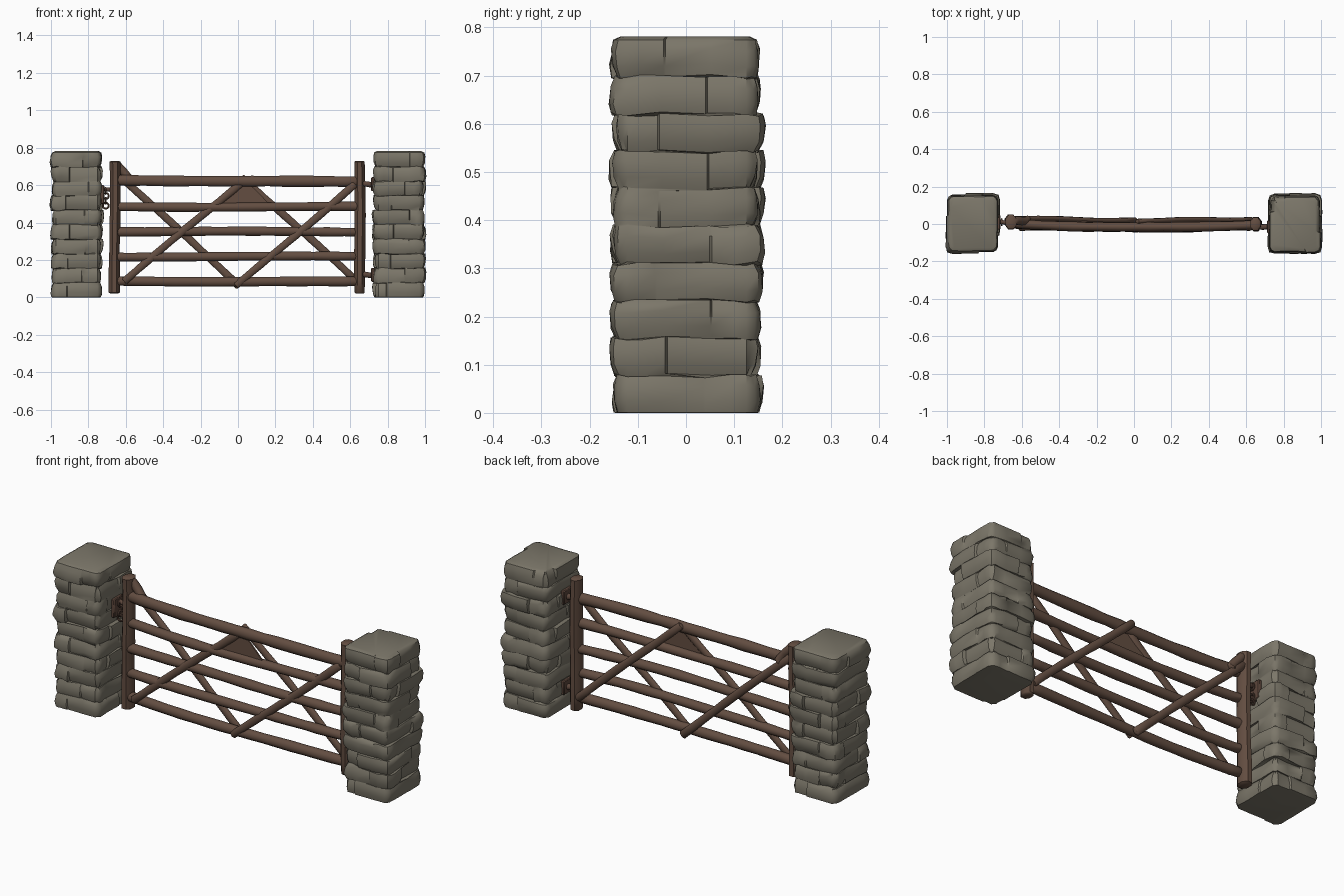
import bpy, bmesh, math, random
from mathutils import Vector

if "Cube" in bpy.data.objects:
    bpy.data.objects.remove(bpy.data.objects["Cube"])
rng = random.Random(7)


def material(name, rgb):
    m = bpy.data.materials.new(name)
    m.use_nodes = True
    m.diffuse_color = (*rgb, 1)
    m.node_tree.nodes["Principled BSDF"].inputs["Base Color"].default_value = (*rgb, 1)
    return m


STONE = material("grey stone", (0.2, 0.183, 0.142))
WOOD = material("brown wood", (0.125, 0.075, 0.053))
RUST = material("rusty iron", (0.105, 0.06, 0.043))


def finish(name, bm, mat, angle=40):
    bmesh.ops.recalc_face_normals(bm, faces=bm.faces)
    mesh = bpy.data.meshes.new(name)
    bm.to_mesh(mesh)
    bm.free()
    mesh.materials.append(mat)
    obj = bpy.data.objects.new(name, mesh)
    bpy.context.collection.objects.link(obj)
    bpy.ops.object.select_all(action="DESELECT")
    obj.select_set(True)
    bpy.context.view_layer.objects.active = obj
    bpy.ops.object.shade_smooth_by_angle(angle=math.radians(angle))
    return obj


def skin(bm, rings):
    # join successive vertex rings into a closed tube
    loops = [[bm.verts.new(p) for p in ring] for ring in rings]
    n = len(loops[0])
    for a, b in zip(loops, loops[1:]):
        for i in range(n):
            bm.faces.new((a[i], a[(i + 1) % n], b[(i + 1) % n], b[i]))
    bm.faces.new(loops[0])
    bm.faces.new(loops[-1])


def pillar(name, cx):
    # wandering courses of stones that wrap the corners, stepping at each joint
    hx, hy, height, courses = 0.131, 0.147, 0.775, 10
    corners = [(-1, -1), (1, -1), (1, 1), (-1, 1)]
    rings = []
    step = height / courses
    for c in range(courses):
        splits = [0.5 + (0.17 if (c + k) % 2 else -0.17) + rng.uniform(-0.08, 0.08) for k in range(4)]
        bulge = [rng.uniform(-0.006, 0.012) for _ in range(4)]
        lean = [rng.uniform(-0.006, 0.006) for _ in range(4)]
        for t in (0.01, 0.3, 0.72, 0.99):
            ring = []
            for k in range(4):
                a, b = Vector(corners[k]), Vector(corners[(k + 1) % 4])
                normal = Vector(((a + b).x / 2, (a + b).y / 2))
                s = splits[k]
                for u, stone in ((0, k), (0.08, k), (s / 2, k), (s - 0.008, k),
                                 (s + 0.008, k + 1), ((1 + s) / 2, k + 1), (0.92, k + 1)):
                    stone %= 4
                    edge = -0.005 if t in (0.01, 0.99) else 0.002
                    out = bulge[stone] + lean[stone] * (t * 2 - 1) + edge + rng.uniform(-0.002, 0.002)
                    p = a.lerp(b, u)
                    x, y = p.x * hx, p.y * hy
                    if u == 0:
                        x += a.x * (out - 0.009)
                        y += a.y * (out - 0.009)
                    else:
                        x += normal.x * out
                        y += normal.y * out
                    z = (c + t) * step
                    if 0 < c + t < courses - 0.1 and c + t > 0.1:
                        z += 0.004 * math.sin(9 * p.x + 7 * p.y + c)
                    ring.append(Vector((cx + x, y + 0.002, max(z, 0))))
            rings.append(ring)
    # soft foot and domed top
    foot = [Vector((cx + (p.x - cx) * 0.97, p.y * 0.97, 0)) for p in rings[0]]
    crown = [Vector((cx + (p.x - cx) * 0.9, p.y * 0.9, height + 0.006)) for p in rings[-1]]
    bm = bmesh.new()
    skin(bm, [foot] + rings + [crown])
    return finish(name, bm, STONE, 38)


def log(name, start, end, width, depth, bow=0.0, wobble=0.003, steps=10, sides=10, mat=WOOD):
    # hand-hewn round timber between two points, bowed towards the front
    a, b = Vector(start), Vector(end)
    axis = (b - a).normalized()
    front = Vector((0, 1, 0))
    side = axis.cross(front).normalized()
    phase = rng.uniform(0, 6)
    rings = []
    for i in range(-1, steps + 2):
        t = min(max(i / steps, 0), 1)
        size = 0.72 if i in (-1, steps + 1) else 1 + rng.uniform(-0.07, 0.07)
        centre = a.lerp(b, t) - front * bow * math.sin(math.pi * t)
        centre += side * wobble * math.sin(5 * t + phase) + front * wobble * math.sin(8 * t + phase)
        if i == 0:
            centre += axis * 0.006
        if i == steps:
            centre -= axis * 0.006
        rings.append([centre + size * (side * width / 2 * math.cos(w) + front * depth / 2 * math.sin(w))
                      for w in (math.tau * (j + 0.5) / sides for j in range(sides))])
    bm = bmesh.new()
    skin(bm, rings)
    return finish(name, bm, mat, 50)


def box(name, centre, size, mat=RUST):
    bm = bmesh.new()
    bmesh.ops.create_cube(bm, size=1)
    for v in bm.verts:
        v.co = Vector(centre) + Vector(v.co[i] * size[i] for i in range(3))
    bmesh.ops.bevel(bm, geom=bm.edges[:], offset=min(size) * 0.2, segments=1, affect="EDGES")
    return finish(name, bm, mat)


pillar("right_pillar", -0.862)
pillar("left_pillar", 0.86)

# gate uprights
log("right_upright", (-0.66, 0.01, 0.02), (-0.658, 0.01, 0.73), 0.062, 0.08, wobble=0.002, sides=8)
log("left_upright", (0.652, 0, 0.02), (0.65, 0, 0.73), 0.062, 0.078, wobble=0.002, sides=8)

# horizontal rails
for name, z0, z1, width in (("top_rail", 0.628, 0.615, 0.06), ("second_rail", 0.485, 0.483, 0.05),
                            ("middle_rail", 0.352, 0.35, 0.05), ("fourth_rail", 0.218, 0.218, 0.05),
                            ("bottom_rail", 0.088, 0.082, 0.054)):
    log(name, (-0.66, 0.005, z0), (0.65, -0.002, z1), width, 0.05, bow=0.02, steps=16)

# crossed braces: rising ones in front of the rails, falling ones behind
log("front_brace_right", (-0.61, -0.022, 0.085), (0.03, -0.022, 0.625), 0.042, 0.028)
log("front_brace_left", (-0.01, -0.034, 0.06), (0.625, -0.022, 0.605), 0.042, 0.028)
log("back_brace_right", (-0.645, 0.03, 0.66), (0.01, 0.018, 0.06), 0.042, 0.028)
log("back_brace_left", (0.02, 0.018, 0.645), (0.63, 0.025, 0.09), 0.042, 0.028)
log("upright_knee", (-0.655, 0.015, 0.72), (-0.565, 0.018, 0.61), 0.05, 0.05, steps=4)

# gusset plate where the braces meet under the top rail
bm = bmesh.new()
rings = [[Vector((x, y, z)) for x, z in ((-0.1, 0.485), (0.18, 0.485), (0.09, 0.58), (0.05, 0.61), (0, 0.585))]
         for y in (-0.024, -0.016)]
skin(bm, rings)
finish("gusset_plate", bm, WOOD)

# hinges on the left pillar
for name, z in (("upper", 0.605), ("lower", 0.12)):
    box(name + "_hinge_plate", (0.722, -0.015, z), (0.02, 0.07, 0.075))
    log(name + "_hinge_pin", (0.66, -0.015, z), (0.73, -0.015, z), 0.032, 0.032, steps=3, sides=8, mat=RUST)

# latch plate, bar and chain on the right pillar
box("latch_plate", (-0.725, 0.01, 0.55), (0.02, 0.08, 0.1))
log("latch_bar", (-0.73, 0.01, 0.575), (-0.67, 0.01, 0.575), 0.025, 0.025, steps=3, sides=8, mat=RUST)
for i in range(4):
    bpy.ops.mesh.primitive_torus_add(major_radius=0.016, minor_radius=0.005, major_segments=12, minor_segments=6,
                                     location=(-0.707, 0.01, 0.49 + 0.026 * i),
                                     rotation=(math.pi / 2, 0, math.pi / 2 * (i % 2)))
    link = bpy.context.object
    link.name = "latch_chain_link"
    link.data.materials.append(RUST)
    bpy.ops.object.shade_smooth_by_angle()
